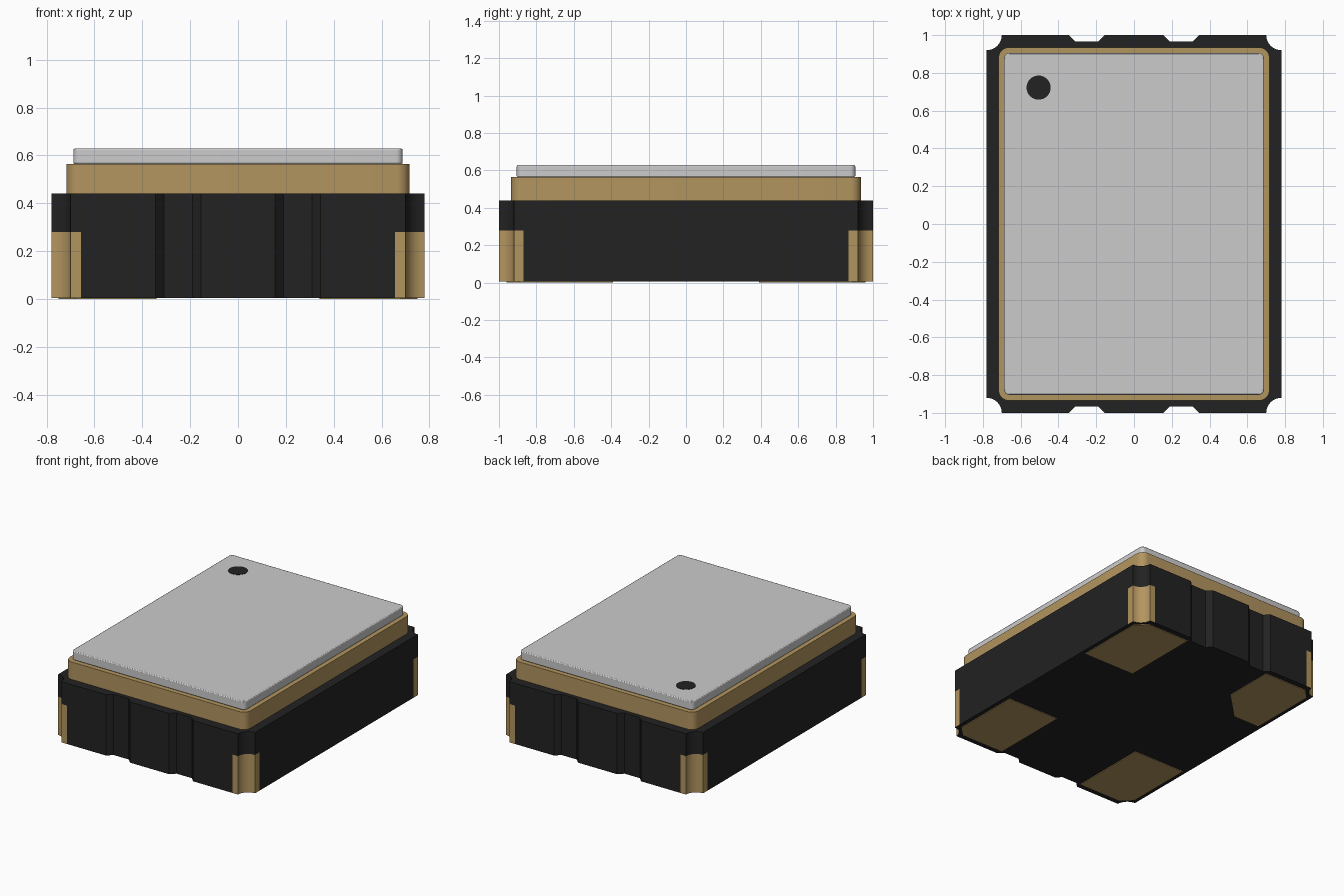
import bpy, bmesh, math

if "Cube" in bpy.data.objects:
    bpy.data.objects.remove(bpy.data.objects["Cube"])


def material(name, rgb):
    m = bpy.data.materials.new(name)
    m.diffuse_color = (*rgb, 1)
    m.use_nodes = True
    m.node_tree.nodes["Principled BSDF"].inputs["Base Color"].default_value = m.diffuse_color
    return m


BLACK = material("black ceramic", (0.016, 0.016, 0.016))
GOLD = material("gold", (0.45, 0.30, 0.116))
SILVER = material("silver", (0.60, 0.60, 0.60))


def prism(name, outline, levels, mats, rule=None):
    """Stack an xy outline at the given heights, with flat caps."""
    bm = bmesh.new()
    rings = [[bm.verts.new((x, y, z)) for x, y in outline] for z in levels]
    n = len(outline)
    for low, high in zip(rings, rings[1:]):
        for i in range(n):
            j = (i + 1) % n
            bm.faces.new((low[i], low[j], high[j], high[i]))
    bm.faces.new(rings[0][::-1])
    bm.faces.new(rings[-1])
    bmesh.ops.recalc_face_normals(bm, faces=bm.faces)
    if rule:
        for f in bm.faces:
            f.material_index = rule(f.calc_center_median())
    mesh = bpy.data.meshes.new(name)
    bm.to_mesh(mesh)
    bm.free()
    for m in mats:
        mesh.materials.append(m)
    obj = bpy.data.objects.new(name, mesh)
    bpy.context.collection.objects.link(obj)
    bpy.ops.object.select_all(action='DESELECT')
    obj.select_set(True)
    bpy.context.view_layer.objects.active = obj
    bpy.ops.object.shade_smooth_by_angle(angle=math.radians(30))
    return obj


def arc(cx, cy, r, start, end, steps=8):
    return [(cx + r * math.cos(math.radians(start + (end - start) * i / steps)),
             cy + r * math.sin(math.radians(start + (end - start) * i / steps)))
            for i in range(steps + 1)]


def four_way(quarter):
    """Mirror a first-quadrant outline (x side to y side) into all quadrants."""
    left = [(-x, y) for x, y in reversed(quarter)]
    top = quarter + left
    return top + [(-x, -y) for x, y in top]


def rounded(hx, hy, r):
    return four_way(arc(hx - r, hy - r, r, 0, 90))


# Ceramic body with scooped corners and end notches; plated lower corners
HX, HY, BASE = 0.78, 1.0, 0.005
quarter = [(HX, 0.87)] + arc(HX, HY, 0.08, 270, 180) + [
    (0.655, HY), (0.345, HY), (0.31, 0.965), (0.19, 0.965), (0.155, HY)]
prism("ceramic_body", four_way(quarter), [BASE, 0.28, 0.44], [BLACK, GOLD],
      lambda c: int(c.z < 0.28 and abs(c.x) > 0.655 and abs(c.y) > 0.87))

# Seal ring and lid
prism("seal_ring", rounded(0.717, 0.935, 0.055), [0.44, 0.565], [GOLD])
lid = prism("lid", rounded(0.688, 0.905, 0.028), [0.565, 0.628], [SILVER])
bevel = lid.modifiers.new("soft_edge", 'BEVEL')
bevel.width = 0.006
bevel.segments = 2
bevel.limit_method = 'ANGLE'

# Orientation dot
prism("orientation_dot", arc(-0.505, 0.722, 0.064, 0, 348.75, 31),
      [0.627, 0.63], [BLACK])

# Solder pads underneath; the one below the dot has a cut inner corner
for sx, side in ((1, "right"), (-1, "left")):
    for sy, end in ((1, "back"), (-1, "front")):
        cut = 0.2 if (sx, sy) == (-1, 1) else 0
        inner = [(0.34, 0.39 + cut), (0.34 + cut, 0.39)] if cut else [(0.34, 0.39)]
        pad = inner + [(0.75, 0.39), (0.75, 0.89), (0.68, 0.96), (0.34, 0.96)]
        prism(f"solder_pad_{end}_{side}", [(sx * x, sy * y) for x, y in pad],
              [0, BASE + 0.001], [GOLD])
